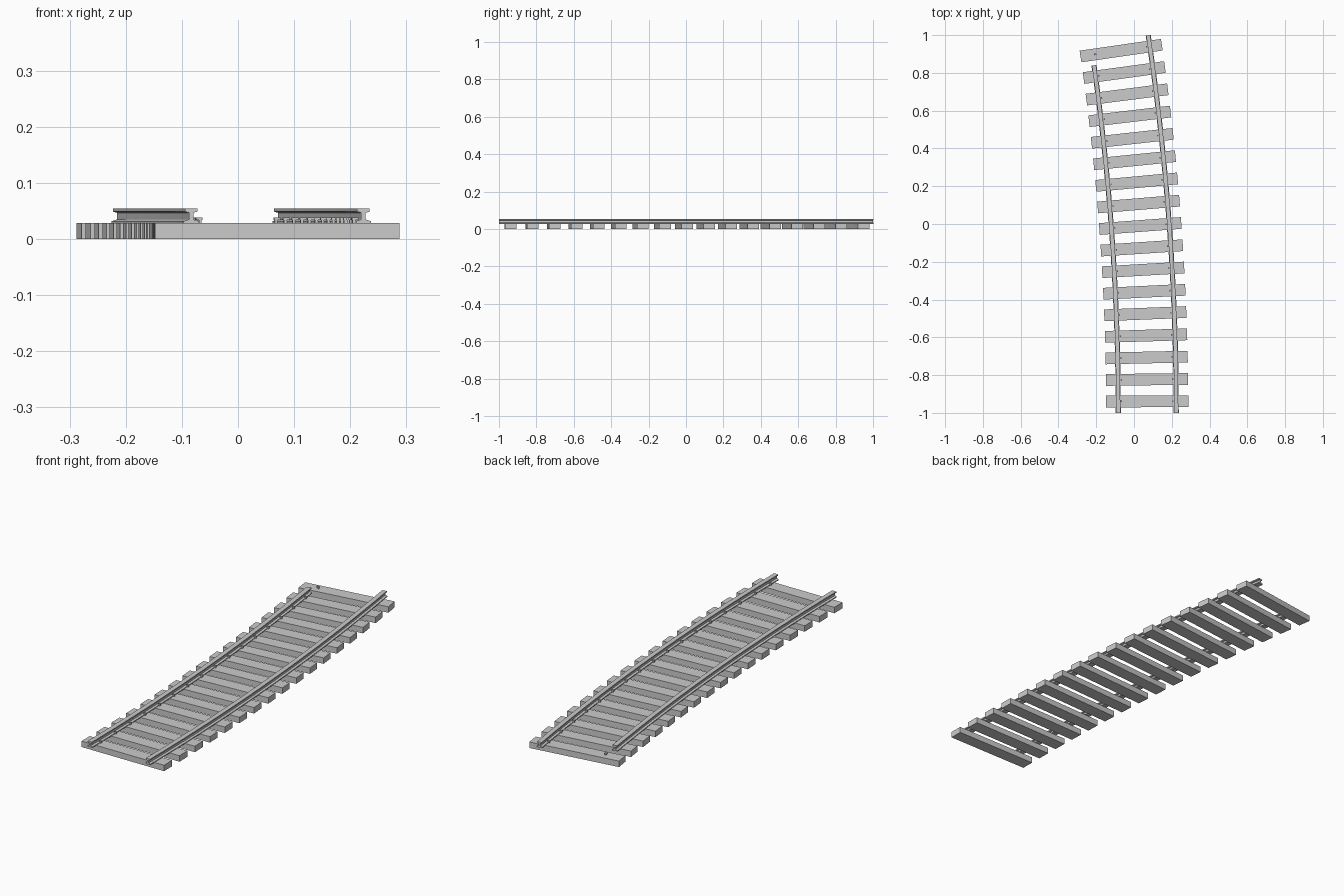
import bpy, bmesh, math
from mathutils import Vector, Matrix

if "Cube" in bpy.data.objects:
    bpy.data.objects.remove(bpy.data.objects["Cube"])

R = 13.4            # radius of the track centre line
X0, Y0 = 0.07, -1.0  # centre line start
GAUGE = 0.1535      # rail offset from the centre line
TIES = 17
TIE_TOP = 0.0285


def frame(a, off=0.0, z=0.0):
    """Placement on the arc at angle a, pushed sideways by off."""
    r = R + off
    pos = Vector((X0 - R + r * math.cos(a), Y0 + r * math.sin(a), z))
    return Matrix.Translation(pos) @ Matrix.Rotation(a, 4, 'Z')


def finish(bm, name):
    bmesh.ops.recalc_face_normals(bm, faces=bm.faces)
    me = bpy.data.meshes.new(name)
    bm.to_mesh(me)
    bm.free()
    ob = bpy.data.objects.new(name, me)
    bpy.context.collection.objects.link(ob)
    return ob


def box(name, matrix, size):
    bm = bmesh.new()
    bmesh.ops.create_cube(bm, size=1.0, matrix=Matrix.Diagonal((*size, 1)))
    ob = finish(bm, name)
    ob.matrix_world = matrix
    return ob


# Half of the rail section: foot, web, head (mirrored below)
half = [(0.0135, TIE_TOP - 0.001), (0.0135, 0.032), (0.004, 0.035),
        (0.004, 0.047), (0.011, 0.049), (0.011, 0.0545)]
profile = half + [(-x, z) for x, z in reversed(half)]


def rail(name, off, y_end, steps=16):
    bm = bmesh.new()
    a_end = math.asin((y_end - Y0) / (R + off))
    rings = []
    for i in range(steps + 1):
        m = frame(a_end * i / steps, off)
        rings.append([bm.verts.new(m @ Vector((x, 0, z))) for x, z in profile])
    n = len(profile)
    for a, b in zip(rings, rings[1:]):
        for k in range(n):
            bm.faces.new((a[k], a[(k + 1) % n], b[(k + 1) % n], b[k]))
    bm.faces.new(rings[0])
    bm.faces.new(rings[-1])
    return finish(bm, name)


# Rails: the inner one is shorter
rail("left_rail", -GAUGE, 0.84)
rail("right_rail", GAUGE, 1.0)

# Sleepers with a spike on the inner side of each rail
for i in range(TIES):
    a = math.asin((0.061 + 0.11606 * i) / R)
    box(f"sleeper_{i + 1}", frame(a, 0, TIE_TOP / 2), (0.435, 0.062, TIE_TOP))
    for side, s in (("left", -1), ("right", 1)):
        off = s * (GAUGE - 0.0165)
        box(f"{side}_spike_{i + 1}", frame(a, off, 0.033), (0.005, 0.007, 0.011))
        box(f"{side}_spike_head_{i + 1}", frame(a, off + s * 0.002, 0.0365), (0.012, 0.008, 0.005))
